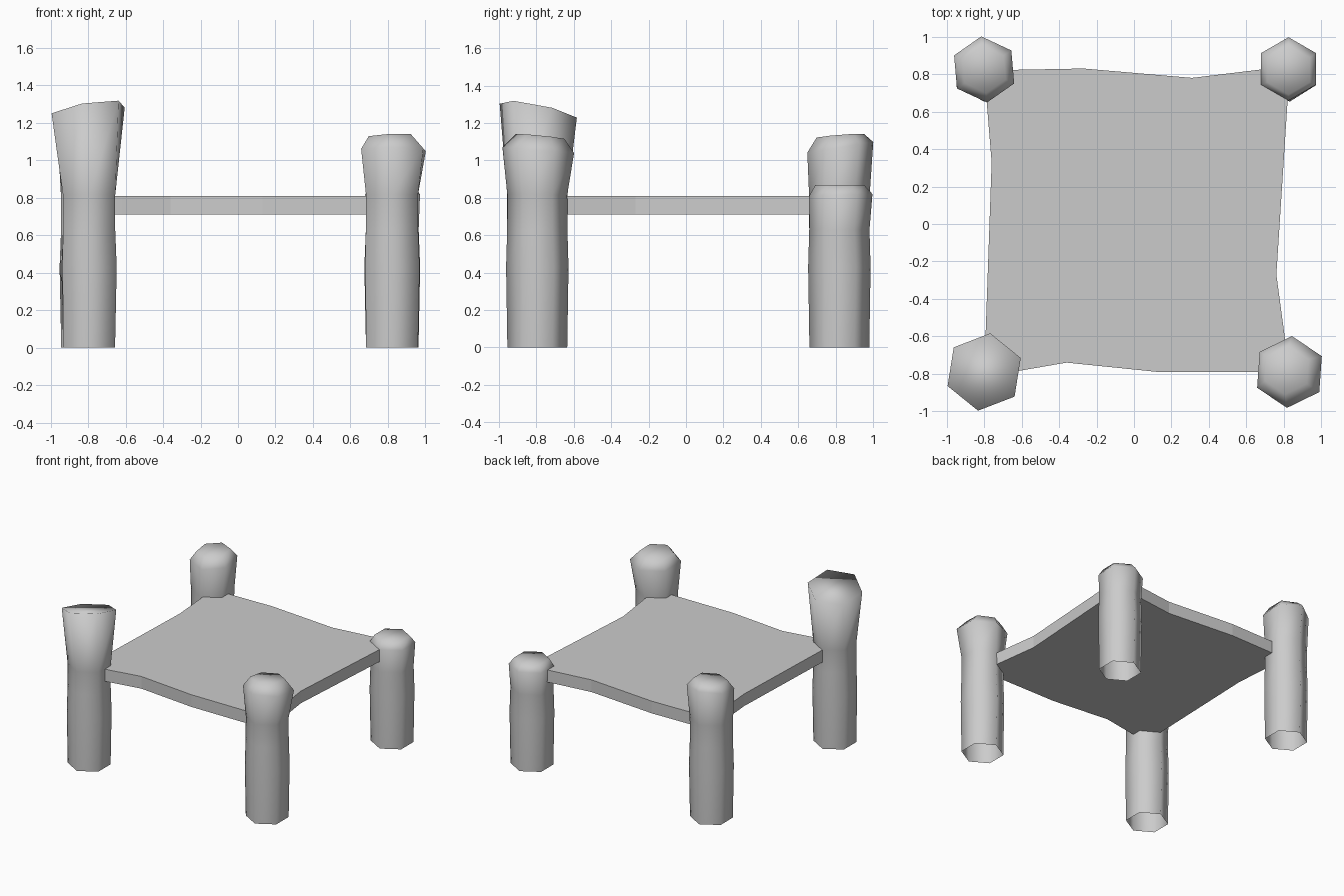
import bpy, bmesh
from math import sin, cos, radians, pi

if "Cube" in bpy.data.objects:
    bpy.data.objects.remove(bpy.data.objects["Cube"])


def make_object(name, bm, smooth):
    bmesh.ops.recalc_face_normals(bm, faces=bm.faces)
    for f in bm.faces:
        f.smooth = smooth
    me = bpy.data.meshes.new(name)
    bm.to_mesh(me)
    bm.free()
    ob = bpy.data.objects.new(name, me)
    bpy.context.collection.objects.link(ob)
    return ob


def post(name, rings):
    """Six-sided trunk, open below. Ring: x, y, z, radius, twist, slope x, slope y."""
    bm = bmesh.new()
    prev = None
    for cx, cy, z, r, twist, sx, sy in rings:
        ring = []
        for i in range(6):
            a = pi / 2 + radians(twist) + i * pi / 3
            dx, dy = r * cos(a), r * sin(a)
            ring.append(bm.verts.new((cx + dx, cy + dy, z + dx * sx + dy * sy)))
        if prev:
            for i in range(6):
                j = (i + 1) % 6
                bm.faces.new((prev[i], prev[j], ring[j], ring[i]))
        prev = ring
    bm.faces.new(prev)
    make_object(name, bm, True)


def shaft(x, y):
    # slightly bulging lower trunk shared by all posts
    return [(x, y, 0, .160, 0, 0, 0),
            (x, y, .43, .167, 2, 0, 0),
            (x, y, .63, .161, 0, 0, 0)]


# Four posts
post("front_left_post", shaft(-.795, -.795) + [
    (-.795, -.795, .815, .161, 0, 0, 0),
    (-.80, -.79, 1.266, .209, -9, .157, -.205)])
post("front_right_post", shaft(.822, -.795) + [
    (.822, -.795, .815, .160, 0, 0, 0),
    (.83, -.79, 1.055, .192, -4, 0, -.08),
    (.815, -.78, 1.128, .130, -4, .04, -.10)])
post("back_right_post", shaft(.825, .82) + [
    (.825, .828, .815, .169, 0, 0, .03),
    (.825, .822, .868, .131, 0, 0, 0)])
post("back_left_post", shaft(-.805, .82) + [
    (-.805, .82, .815, .162, 0, 0, 0),
    (-.80, .825, 1.07, .177, 5, 0, .16),
    (-.80, .825, 1.132, .127, 5, .04, .08)])

# Hide seat stretched between the posts
outline = [(-.80, -.81), (-.62, -.785), (-.36, -.74), (.13, -.79), (.83, -.79),
           (.76, -.27), (.82, .66), (.825, .85), (.68, .825), (.31, .78),
           (-.27, .83), (-.80, .82), (-.76, .33)]
bm = bmesh.new()
face = bm.faces.new([bm.verts.new((x, y, .71)) for x, y in outline])
ext = bmesh.ops.extrude_face_region(bm, geom=[face], use_keep_orig=True)
for v in ext["geom"]:
    if isinstance(v, bmesh.types.BMVert):
        v.co.z = .81
make_object("seat_slab", bm, False)
